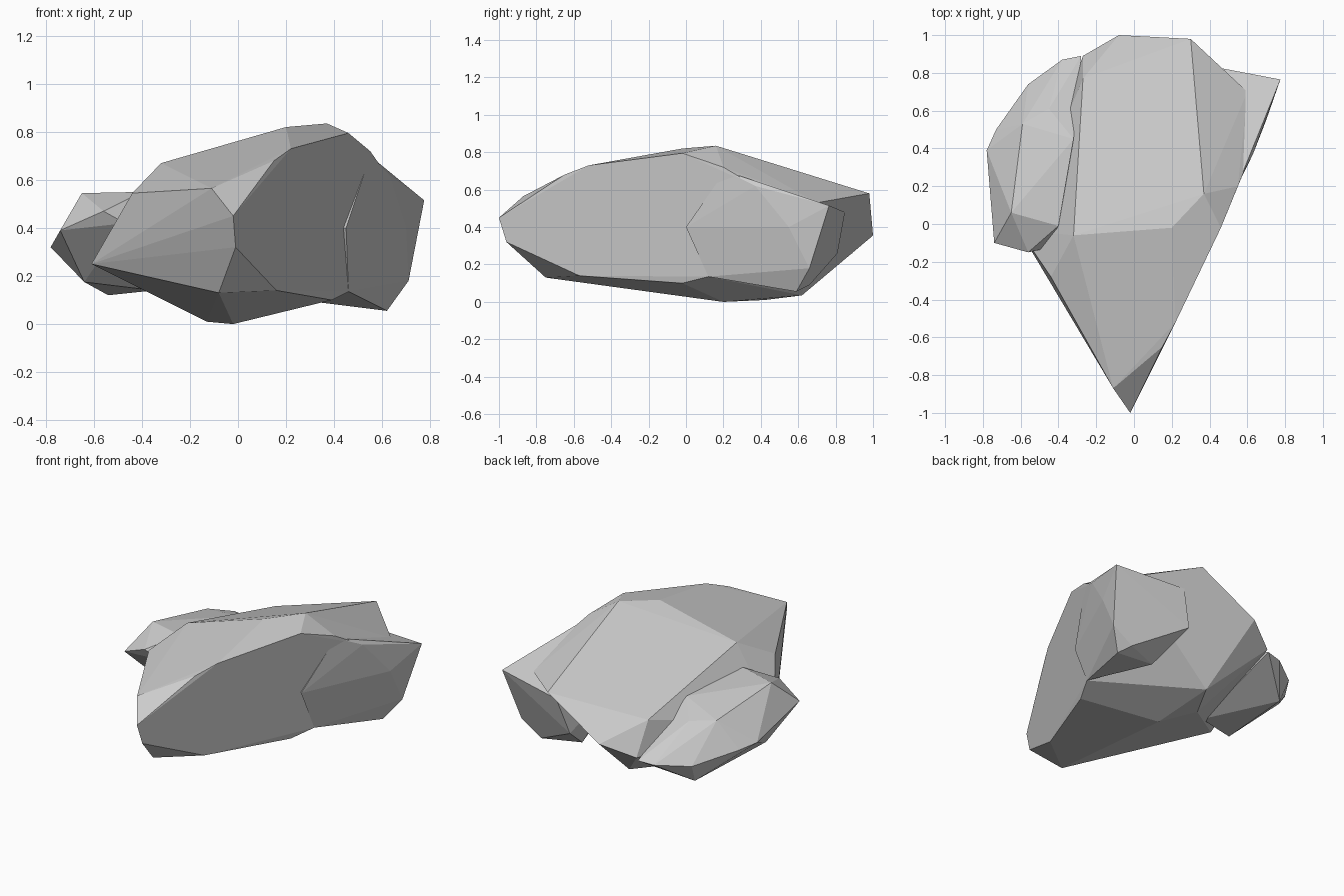
import bpy, bmesh
from math import radians

if "Cube" in bpy.data.objects:
    bpy.data.objects.remove(bpy.data.objects["Cube"])


def hull_rock(name, corners):
    """Faceted stone: the convex hull of a few corner points."""
    bm = bmesh.new()
    for c in corners:
        bm.verts.new(c)
    res = bmesh.ops.convex_hull(bm, input=bm.verts)
    loose = [v for v in bm.verts if not v.link_faces]
    bmesh.ops.delete(bm, geom=loose, context='VERTS')
    bmesh.ops.dissolve_limit(bm, angle_limit=radians(3), verts=bm.verts, edges=bm.edges)
    bmesh.ops.recalc_face_normals(bm, faces=bm.faces)
    me = bpy.data.meshes.new(name)
    bm.to_mesh(me)
    bm.free()
    ob = bpy.data.objects.new(name, me)
    bpy.context.collection.objects.link(ob)
    return ob


# Main boulder: sloped top, pointed front, broad split face on the right
boulder = hull_rock("main_boulder", [
    (.37, .16, .835), (.20, -.02, .82), (-.32, -.06, .67), (-.27, .77, .475), (.30, .98, .58),
    (-.02, -1, .45), (-.11, -.87, .565), (.15, -.65, .68), (.22, -.52, .73),
    (.46, -.02, .795), (.55, .20, .72), (.62, .37, .62), (.60, .70, .53),
    (-.44, -.28, .545), (-.61, -.03, .25), (-.08, -.75, .13), (-.01, -.96, .32),
    (.16, -.57, .14), (.39, -.02, .10), (.46, .12, .135),
    (-.02, .20, 0), (-.13, .42, .01), (-.03, .62, .035),
    (-.08, 1, .355), (-.27, .89, .275),
])

# Overhanging lobe at the back right corner
lobe = hull_rock("back_lobe", [
    (.775, .765, .515), (.33, .85, .48), (.26, .81, .26), (.34, .57, .09),
    (.57, .66, .09), (.71, .66, .18), (.62, .59, .055), (.46, .12, .135),
    (.45, .0, .40), (.55, .21, .70), (.63, .37, .62), (.70, .55, .40),
    (.30, .20, .40),
])

# Fuse the lobe into the boulder
mod = boulder.modifiers.new("fuse", 'BOOLEAN')
mod.operation = 'UNION'
mod.solver = 'EXACT'
mod.object = lobe
bpy.context.view_layer.objects.active = boulder
bpy.ops.object.modifier_apply(modifier=mod.name)
bpy.data.objects.remove(lobe)

# Smaller stone leaning on the left side
hull_rock("side_stone", [
    (-.65, .06, .545), (-.40, -.01, .55), (-.32, .45, .52), (-.45, .61, .455), (-.59, .53, .465),
    (-.74, -.10, .39), (-.56, -.15, .47), (-.47, -.13, .42),
    (-.78, .39, .32), (-.73, .50, .30), (-.56, .74, .24), (-.38, .87, .25), (-.28, .89, .26),
    (-.64, .10, .175), (-.54, .68, .12), (-.35, .20, .14),
])
